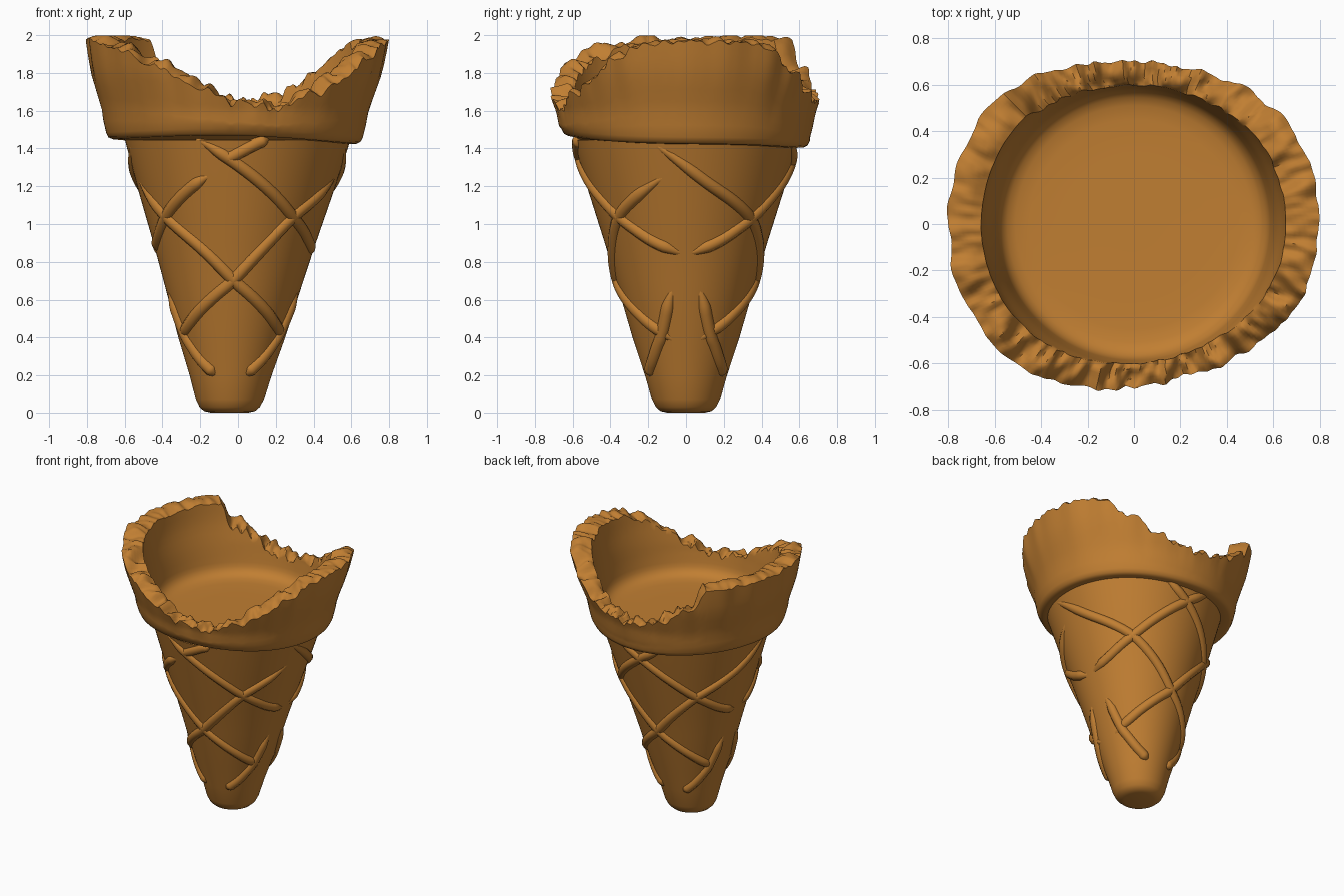
import bpy, math
from mathutils import Vector, noise

if "Cube" in bpy.data.objects:
    bpy.data.objects.remove(bpy.data.objects["Cube"])

mat = bpy.data.materials.new("baked_waffle_brown")
mat.diffuse_color = (0.53, 0.21, 0.032, 1)
mat.use_nodes = True
mat.node_tree.nodes["Principled BSDF"].inputs["Base Color"].default_value = mat.diffuse_color


def lerp_table(table, v):
    """Piecewise-linear lookup in a list of (key, value)."""
    if v <= table[0][0]:
        return table[0][1]
    for (a, p), (b, q) in zip(table, table[1:]):
        if v <= b:
            return p + (q - p) * (v - a) / (b - a)
    return table[-1][1]


def smooth_shade(ob, angle):
    bpy.ops.object.select_all(action='DESELECT')
    ob.select_set(True)
    bpy.context.view_layer.objects.active = ob
    if ob.type == 'CURVE':
        bpy.ops.object.convert(target='MESH')
    bpy.ops.object.shade_smooth_by_angle(angle=math.radians(angle))


def rings_to_object(name, rings, angle):
    """Bridge a list of closed rings and cap both ends."""
    n = len(rings[0])
    verts = [p for r in rings for p in r]
    faces = []
    for j in range(len(rings) - 1):
        for i in range(n):
            k = (i + 1) % n
            faces.append((j * n + i, j * n + k, (j + 1) * n + k, (j + 1) * n + i))
    faces.append(tuple(reversed(range(n))))
    faces.append(tuple((len(rings) - 1) * n + i for i in range(n)))
    me = bpy.data.meshes.new(name)
    me.from_pydata(verts, [], faces)
    me.materials.append(mat)
    ob = bpy.data.objects.new(name, me)
    bpy.context.collection.objects.link(ob)
    smooth_shade(ob, angle)


# Cone body: slightly leaning tapered cup
BODY = [(0.0, 0.10), (0.008, 0.135), (0.03, 0.16), (0.07, 0.18), (0.2, 0.217),
        (0.4, 0.283), (0.7, 0.37), (0.9, 0.43), (1.2, 0.525), (1.445, 0.597)]


def body_r(z):
    return lerp_table(BODY, z)


def body_cx(z):
    return -0.045 * max(0, 1 - z / 1.5)


def ring(r, z, cx=0, n=96):
    return [(cx + r * math.cos(2 * math.pi * i / n), r * math.sin(2 * math.pi * i / n), z)
            for i in range(n)]


rings_to_object("cone_body", [ring(r, z, body_cx(z)) for z, r in BODY], 50)


# Raised crossing ridges: (degrees away from face centre, height)
def ridge(name, pts, side, mirror):
    cu = bpy.data.curves.new(name, 'CURVE')
    cu.dimensions = '3D'
    cu.bevel_depth = 0.035
    cu.bevel_resolution = 3
    cu.use_fill_caps = True
    sp = cu.splines.new('POLY')
    n = 48
    sp.points.add(n - 1)
    for i in range(n):
        t = i / (n - 1)
        a = pts[0][0] + (pts[-1][0] - pts[0][0]) * t
        # average of nearby samples rounds the path corners
        z = sum(lerp_table(pts, a + d) for d in (-6, -3, 0, 3, 6)) / 5
        th = math.radians(side + mirror * a)
        size = min(1, 0.4 + 5 * min(t, 1 - t))
        r = body_r(z) - 0.013 - 0.012 * (1 - size)      # ends sink into the cone
        sp.points[i].co = (body_cx(z) + r * math.cos(th), r * math.sin(th), z, 1)
        sp.points[i].radius = size
    cu.materials.append(mat)
    ob = bpy.data.objects.new(name, cu)
    bpy.context.collection.objects.link(ob)
    smooth_shade(ob, 60)


START = [(-78, 0.38), (-50, 0.47), (-27, 0.57), (0, 0.7)]
LONG = START + [(21, 0.87), (40, 1.04), (80, 1.27)]
LONG_LEFT = START + [(24, 0.87), (52, 1.04), (80, 1.26)]
LONG_BACK = START + [(21, 0.87), (42, 1.03), (78, 1.22), (110, 1.45)]
UPPER = [(-22, 1.46), (0, 1.32), (40, 1.04), (65, 0.91), (88, 0.84)]
UPPER_CUT = [(15, 1.27), (30, 1.18), (52, 1.04), (65, 0.95), (86, 0.86)]
LOWER = [(22, 0.2), (45, 0.29), (66, 0.43), (79, 0.7)]
for face, side in (("front", 270), ("back", 90)):
    for tag, m in (("right", 1), ("left", -1)):
        cut = (face, tag) == ("front", "left")
        long_path = LONG_BACK if face == "back" else LONG_LEFT if cut else LONG
        ridge(f"ridge_long_{face}_{tag}", long_path, side, m)
        ridge(f"ridge_upper_{face}_{tag}", UPPER_CUT if cut else UPPER, side, m)
        ridge(f"ridge_lower_{face}_{tag}", LOWER, side, m)
ridge("ridge_top_front", [(-8, 1.33), (16, 1.46)], 270, 1)

# Collar: flared bowl with a torn rim
OUTER = [(1.40, 0.665), (1.5, 0.69), (1.6, 0.705), (1.7, 0.738), (1.8, 0.77),
         (1.9, 0.788), (2.0, 0.803)]
INNER = [(1.45, 0.56), (1.5, 0.575), (1.58, 0.59), (1.7, 0.61), (1.85, 0.642), (2.0, 0.66)]
RIM = [(0, 1.965), (30, 1.95), (38, 1.9), (45, 1.83), (60, 1.72), (75, 1.65), (90, 1.635),
       (105, 1.66), (115, 1.74), (124, 1.80), (131, 1.86), (135, 1.975), (150, 1.985),
       (180, 1.975), (200, 1.965), (215, 1.93), (230, 1.85), (240, 1.81), (250, 1.75),
       (260, 1.68), (270, 1.645), (290, 1.625), (305, 1.68), (315, 1.75), (330, 1.86),
       (345, 1.95), (360, 1.965)]
N = 360


def ragged(th, seed, freq):
    return noise.noise(Vector((math.cos(th) * freq, math.sin(th) * freq, seed)))


columns = []
for i in range(N):
    th = 2 * math.pi * i / N
    deg = math.degrees(th)
    c, s = math.cos(th), math.sin(th)
    h0 = lerp_table(RIM, deg)
    rough = 0.35 + 0.65 * min(1, max(0, (1.99 - h0) / 0.1))   # torn parts are rougher
    zb = 1.437 - 0.025 * s - 0.012 * c + 0.006 * math.sin(3 * th)
    wave = 0.018 * ragged(th, 9, 6)

    def top(t):
        v = 0.04 * ragged(th, 1 + t * 1.2, 9) + 0.045 * ragged(th, 4 + t * 1.5, 17)
        return min(1.997, h0 + rough * v)

    zo, zi = top(0), top(1)
    # underside lip tucked into the cone
    col = [(0.57, min(zb - 0.004, 1.435)), (0.61, zb), (0.645, zb), (0.668, zb + 0.01),
           (0.68, zb + 0.035)]
    for k in range(1, 9):                                # outer wall
        z = zb + 0.035 + (zo - zb - 0.035) * k / 8
        col.append((lerp_table(OUTER, z) + wave * (k / 8) ** 2, z))
    ro, ri = col[-1][0], lerp_table(INNER, zi)
    for k in range(1, 7):                                # torn rim surface
        t = k / 7
        col.append((ro + (ri - ro) * t, min(1.999, top(t) + 0.012 * math.sin(math.pi * t))))
    for k in range(9):                                   # inner wall
        z = zi + (1.56 - zi) * k / 8
        col.append((lerp_table(INNER, z), z))
    col += [(0.58, 1.53), (0.566, 1.505), (0.545, 1.485), (0.51, 1.472),
            (0.45, 1.466), (0.3, 1.465), (0.1, 1.465)]    # rounded floor
    pts = []
    for r, z in col:
        outer = min(1, max(0, (r - 0.6) / 0.05))
        sy = 1 - outer * max(0, 0.035 - 0.07 * (z - 1.45))  # slightly oval low down
        pts.append((r * c - 0.035 * outer * (2 - z), r * s * sy, z))
    columns.append(pts)

rings = [[columns[i][j] for i in range(N)] for j in range(len(columns[0]))]
rings_to_object("torn_collar", rings, 45)
